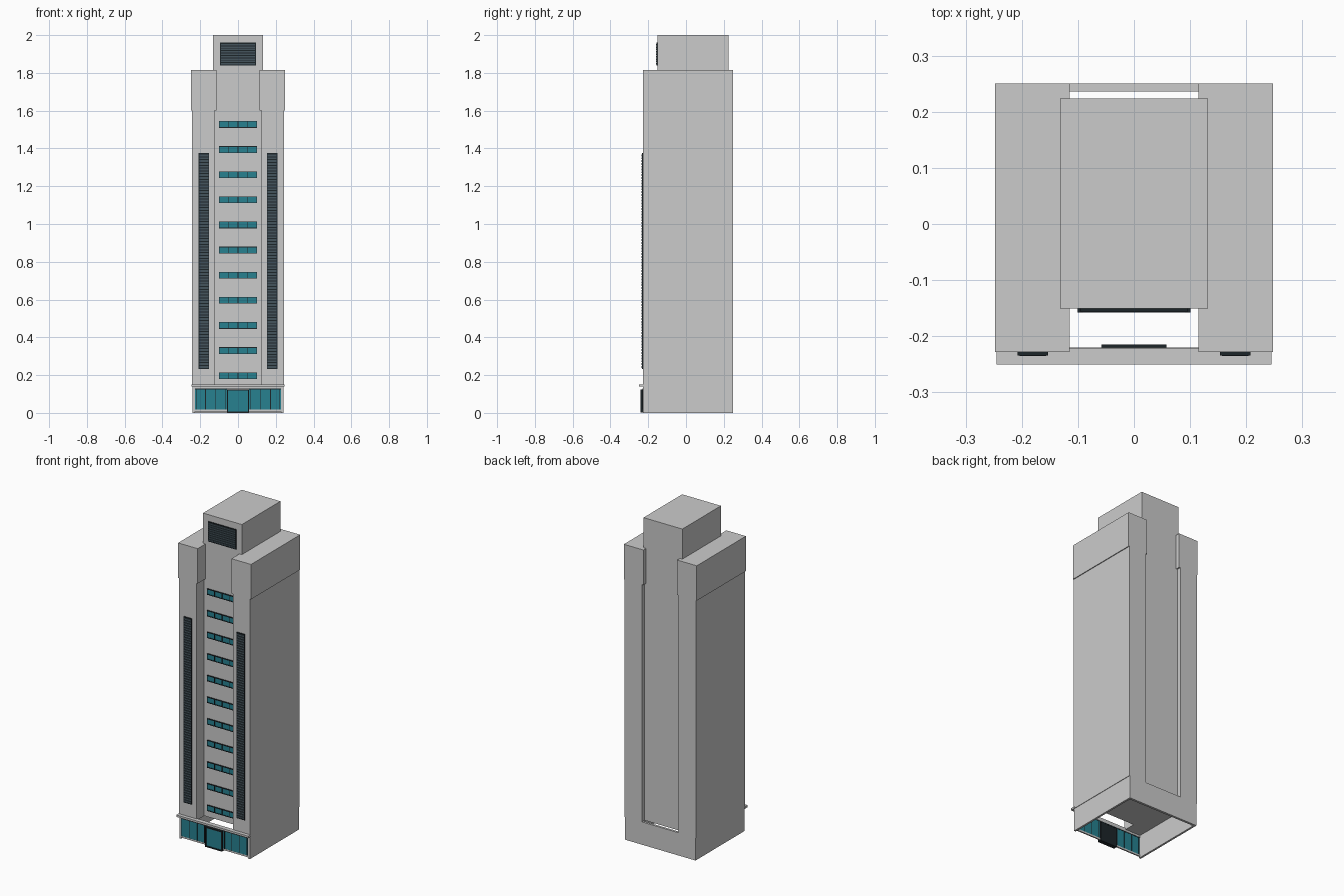
import bpy, bmesh
from mathutils import Matrix, Vector

if "Cube" in bpy.data.objects:
    bpy.data.objects.remove(bpy.data.objects["Cube"])


def material(name, rgb):
    m = bpy.data.materials.new(name)
    m.diffuse_color = (*rgb, 1)
    m.use_nodes = True
    m.node_tree.nodes["Principled BSDF"].inputs["Base Color"].default_value = m.diffuse_color
    return m


GLASS = material("teal_glass", (0.02, 0.22, 0.28))
DARK = material("dark_frame", (0.012, 0.018, 0.022))
SLATE = material("slate_louvre", (0.06, 0.09, 0.11))


def boxes(name, items, mat=None):
    """One object made of axis-aligned boxes (x0, x1, y0, y1, z0, z1)."""
    bm = bmesh.new()
    for x0, x1, y0, y1, z0, z1 in items:
        c = Vector(((x0 + x1) / 2, (y0 + y1) / 2, (z0 + z1) / 2))
        s = Matrix.Diagonal((x1 - x0, y1 - y0, z1 - z0, 1))
        bmesh.ops.create_cube(bm, size=1, matrix=Matrix.Translation(c) @ s)
    me = bpy.data.meshes.new(name)
    bm.to_mesh(me)
    bm.free()
    ob = bpy.data.objects.new(name, me)
    bpy.context.collection.objects.link(ob)
    if mat:
        me.materials.append(mat)
    return ob


def mirrored(items):
    return items + [(-b[1], -b[0], *b[2:]) for b in items]


def frame(x0, x1, y0, y1, z0, z1, t):
    """Four bars around a rectangular opening."""
    return [(x0, x1, y0, y1, z0, z0 + t), (x0, x1, y0, y1, z1 - t, z1),
            (x0, x0 + t, y0, y1, z0 + t, z1 - t), (x1 - t, x1, y0, y1, z0 + t, z1 - t)]


def louvre(name, x0, x1, y, z0, z1, count):
    """Dark frame and backing with projecting slats."""
    boxes(name + "_frame", frame(x0, x1, y - 0.006, y, z0, z1, 0.004)
          + [(x0 + 0.004, x1 - 0.004, y - 0.002, y, z0 + 0.004, z1 - 0.004)], DARK)
    step = (z1 - z0 - 0.008) / count
    boxes(name + "_slats", [(x0 + 0.004, x1 - 0.004, y - 0.007, y - 0.002,
                             z0 + 0.004 + (i + 0.15) * step, z0 + 0.004 + (i + 0.8) * step)
                            for i in range(count)], SLATE)


FRONT, BACK, CORE_FRONT = -0.228, 0.25, -0.151

# Main masses: central core rising to the penthouse, side wings, wider wing tops
boxes("central_core", [(-0.132, 0.132, CORE_FRONT, 0.224, 0.14, 2.0)])
boxes("side_wings", mirrored([(0.124, 0.243, FRONT, BACK, 0.14, 1.6)]))
boxes("wing_tops", mirrored([(0.115, 0.248, FRONT, BACK, 1.6, 1.815)]))

# Hollow ground floor: side walls, back wall, front header and sill
boxes("base_walls", mirrored([(0.228, 0.24, FRONT, BACK, 0, 0.14)])
      + [(-0.228, 0.228, 0.236, BACK, 0, 0.14),
         (-0.228, 0.228, FRONT, FRONT + 0.008, 0.128, 0.14)]
      + mirrored([(0.058, 0.228, FRONT, FRONT + 0.008, 0.008, 0.018)]))
boxes("entrance_canopy", [(-0.245, 0.245, -0.25, -0.222, 0.139, 0.151)])

# Shop-front glazing and mullions
boxes("lobby_glass", mirrored([(0.058, 0.228, FRONT + 0.001, FRONT + 0.005, 0.018, 0.128)]), GLASS)
boxes("lobby_mullions", mirrored(
    [(x - 0.0015, x + 0.0015, FRONT - 0.002, FRONT + 0.006, 0.018, 0.128)
     for x in (0.068, 0.118, 0.172, 0.222)]
    + [(0.058, 0.228, FRONT - 0.002, FRONT + 0.006, 0.125, 0.128)]), DARK)

# Entrance door
boxes("door_frame", frame(-0.058, 0.058, -0.24, -0.215, 0.002, 0.125, 0.006), DARK)
boxes("door_glass", [(-0.052, 0.052, -0.234, -0.226, 0.008, 0.119)], GLASS)
boxes("door_back", [(-0.052, 0.052, -0.226, -0.216, 0.008, 0.119)], DARK)

# Eleven window strips up the core
glass, bars = [], []
for i in range(11):
    z = 0.197 + i * 0.133
    glass.append((-0.098, 0.098, CORE_FRONT - 0.004, CORE_FRONT, z - 0.015, z + 0.015))
    bars += frame(-0.101, 0.101, CORE_FRONT - 0.007, CORE_FRONT, z - 0.018, z + 0.018, 0.0035)
    bars += [(x - 0.0015, x + 0.0015, CORE_FRONT - 0.007, CORE_FRONT, z - 0.0145, z + 0.0145)
             for x in (-0.05, 0, 0.05)]
boxes("window_glass", glass, GLASS)
boxes("window_frames", bars, DARK)

# Louvres on the wings and the penthouse
louvre("right_wing_louvre", 0.153, 0.208, FRONT, 0.232, 1.375, 76)
louvre("left_wing_louvre", -0.208, -0.153, FRONT, 0.232, 1.375, 76)
louvre("penthouse_louvre", -0.095, 0.095, CORE_FRONT, 1.838, 1.96, 9)
